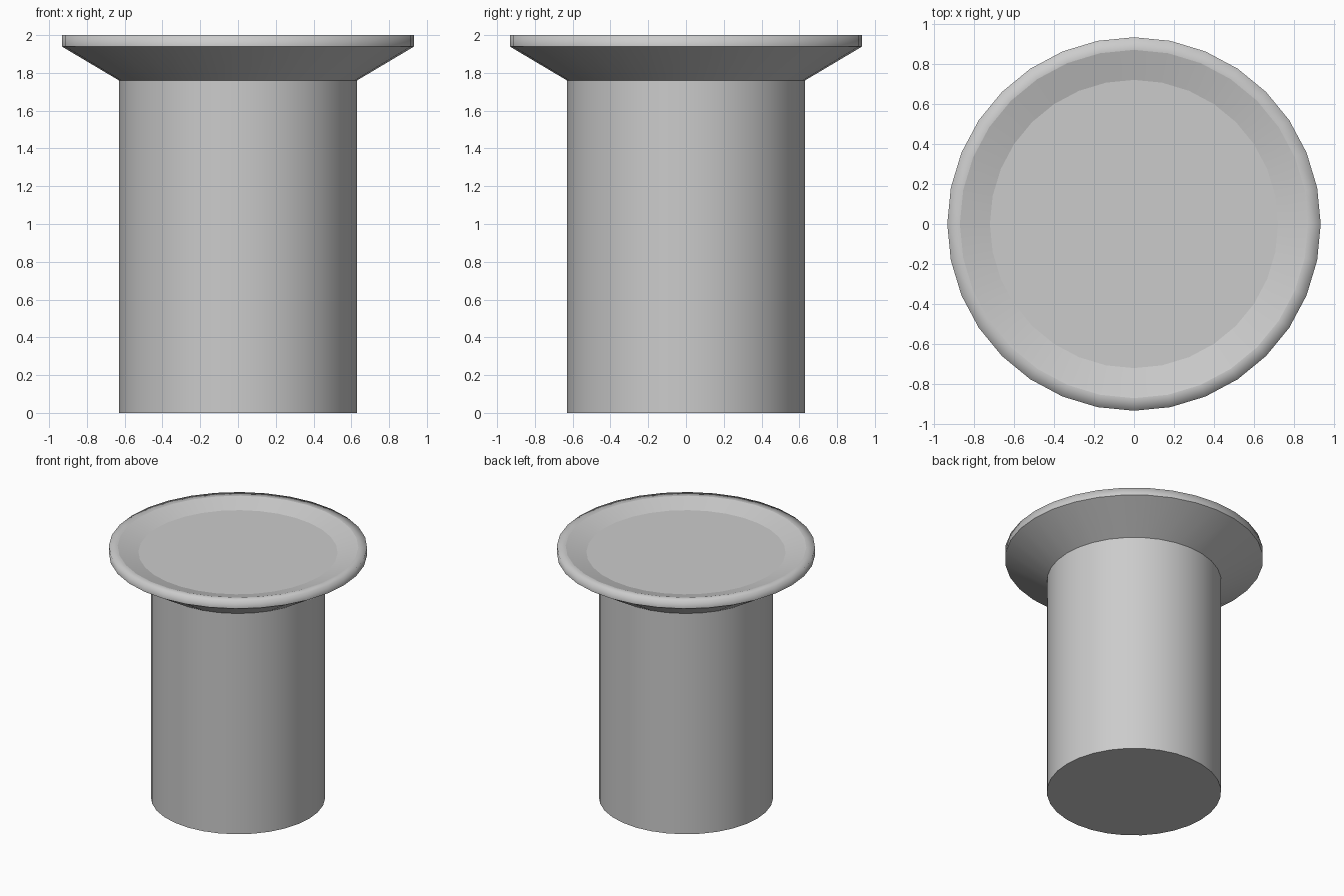
import bpy
import bmesh
from math import cos, sin, tau

SIDES = 32

if "Cube" in bpy.data.objects:
    bpy.data.objects.remove(bpy.data.objects["Cube"], do_unlink=True)

grey = bpy.data.materials.new("light_grey")
colour = (0.6, 0.6, 0.6, 1)
grey.diffuse_color = colour
grey.use_nodes = True
grey.node_tree.nodes["Principled BSDF"].inputs["Base Color"].default_value = colour


def lathe(name, profile, sharp):
    """Turn (radius, height) points around z, capping both ends."""
    bm = bmesh.new()
    rings = [[bm.verts.new((r * cos(tau * i / SIDES), r * sin(tau * i / SIDES), z))
              for i in range(SIDES)] for r, z in profile]
    for low, high in zip(rings, rings[1:]):
        for i in range(SIDES):
            j = (i + 1) % SIDES
            bm.faces.new((low[i], low[j], high[j], high[i])).smooth = True
    bm.faces.new(rings[0][::-1])
    bm.faces.new(rings[-1])
    # Crisp edges around the chosen rings
    for k in sharp:
        for i in range(SIDES):
            bm.edges.get((rings[k][i], rings[k][(i + 1) % SIDES])).smooth = False
    mesh = bpy.data.meshes.new(name)
    bm.to_mesh(mesh)
    bm.free()
    mesh.materials.append(grey)
    obj = bpy.data.objects.new(name, mesh)
    bpy.context.collection.objects.link(obj)


# One closed shell: shaft, flared head, rim and shallow dished top
lathe("flanged_post",
      [(0.63, 0), (0.63, 1.76), (0.933, 1.94), (0.933, 2), (0.87, 2), (0.72, 1.955)],
      sharp=(0, 1, 2, 4, 5))
